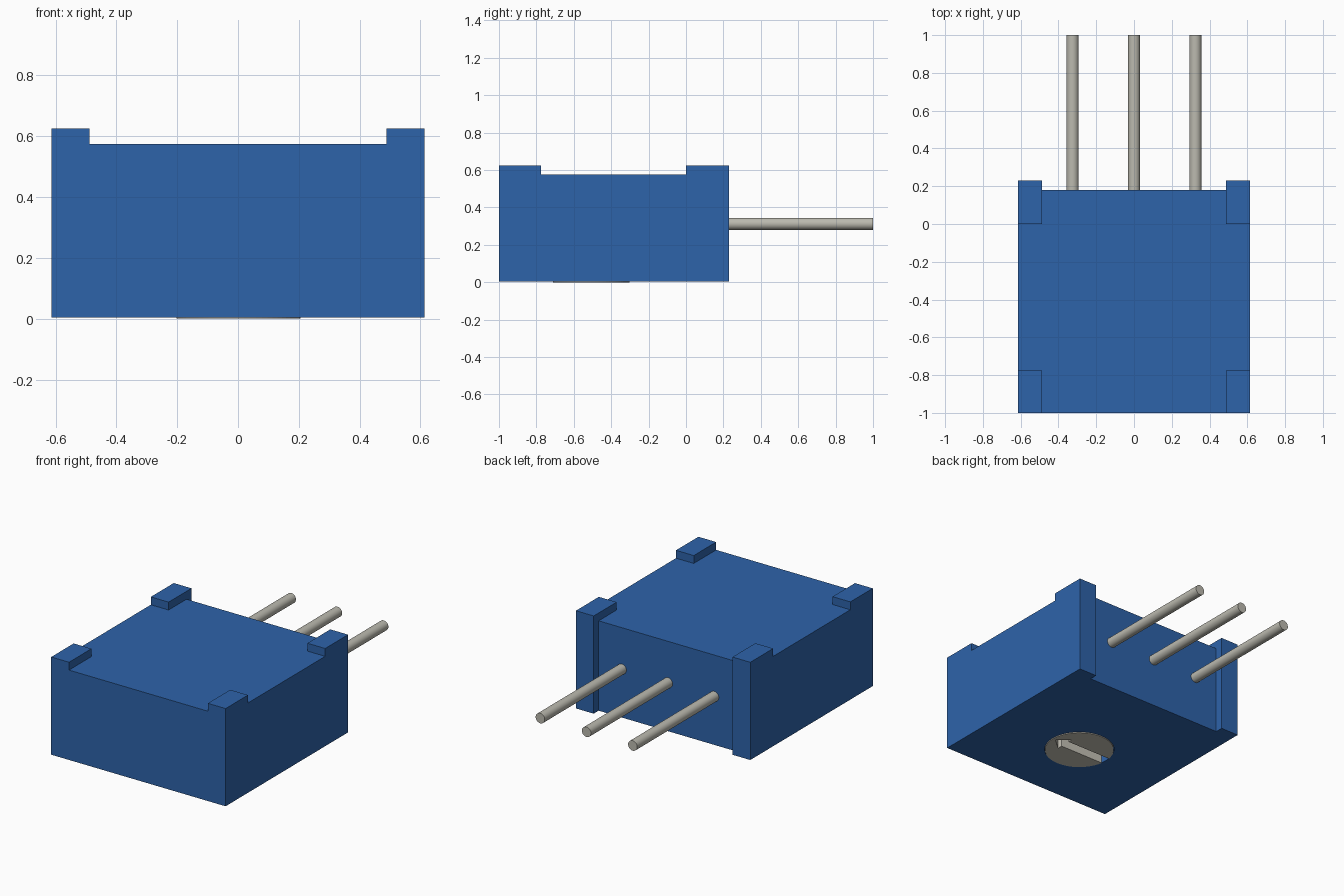
import bpy, bmesh, math
from mathutils import Matrix

if "Cube" in bpy.data.objects:
    bpy.data.objects.remove(bpy.data.objects["Cube"])


def material(name, rgb):
    m = bpy.data.materials.new(name)
    m.diffuse_color = (*rgb, 1)
    m.use_nodes = True
    m.node_tree.nodes["Principled BSDF"].inputs["Base Color"].default_value = m.diffuse_color
    return m


BLUE = material("blue plastic", (0.027, 0.125, 0.40))
METAL = material("pin metal", (0.50, 0.49, 0.43))
SCREW = material("screw grey", (0.56, 0.54, 0.47))


def finish(name, bm, mat):
    bmesh.ops.recalc_face_normals(bm, faces=bm.faces)
    me = bpy.data.meshes.new(name)
    bm.to_mesh(me)
    bm.free()
    ob = bpy.data.objects.new(name, me)
    bpy.context.collection.objects.link(ob)
    if mat:
        me.materials.append(mat)
    return ob


def prism(name, pts, z0, z1, mat=None):
    """Extrude a flat outline from z0 up to z1."""
    bm = bmesh.new()
    face = bm.faces.new([bm.verts.new((x, y, z0)) for x, y in pts])
    ext = bmesh.ops.extrude_face_region(bm, geom=[face])
    for v in ext["geom"]:
        if isinstance(v, bmesh.types.BMVert):
            v.co.z = z1
    return finish(name, bm, mat)


def box(name, x0, x1, y0, y1, z0, z1, mat=None):
    return prism(name, [(x0, y0), (x1, y0), (x1, y1), (x0, y1)], z0, z1, mat)


def circle(r, cy, n):
    return [(r * math.cos(2 * math.pi * i / n), cy + r * math.sin(2 * math.pi * i / n))
            for i in range(n)]


def cut(target, cutter):
    cutter.hide_render = True
    cutter.hide_viewport = True
    mod = target.modifiers.new(cutter.name, 'BOOLEAN')
    mod.operation = 'DIFFERENCE'
    mod.solver = 'EXACT'
    mod.object = cutter


# Housing: one block with the top cross, back recess and screw hole cut away
W, FRONT, BACK, TOP = 0.613, -1.0, 0.23, 0.625
DIAL_Y, DIAL_R = -0.507, 0.205
body = box("housing", -W, W, FRONT, BACK, 0.004, TOP, BLUE)
cut(body, box("cutter_top_across", -1, 1, -0.775, 0.0, 0.575, 1))
cut(body, box("cutter_top_along", -0.488, 0.488, -1.5, 0.5, 0.575, 1))
cut(body, box("cutter_back", -0.488, 0.488, 0.18, 0.5, -1, 1.2))
cut(body, prism("cutter_dial_hole", circle(DIAL_R + 0.002, DIAL_Y, 64), -0.5, 0.12))

# Adjusting screw on the underside, with an arrow-shaped slot
screw = prism("adjusting_screw", circle(DIAL_R, DIAL_Y, 64), 0.0, 0.119, SCREW)
h = 0.033
slot = [(-0.3, -h), (0.11, -h), (0.11, -0.065), (0.185, 0),
        (0.11, 0.065), (0.11, h), (-0.3, h)]
cut(screw, prism("cutter_slot", [(x, y + DIAL_Y) for x, y in slot], -0.2, 0.08))

# Three terminal pins
for i, x in enumerate((-0.325, 0.0, 0.325)):
    bm = bmesh.new()
    bmesh.ops.create_cone(bm, cap_ends=True, segments=32, radius1=0.032, radius2=0.032,
                          depth=0.83,
                          matrix=Matrix.Translation((x, 0.585, 0.3125))
                          @ Matrix.Rotation(math.pi / 2, 4, 'X'))
    pin = finish(f"pin_{i + 1}", bm, METAL)
    bpy.ops.object.select_all(action='DESELECT')
    pin.select_set(True)
    bpy.context.view_layer.objects.active = pin
    bpy.ops.object.shade_smooth_by_angle(angle=math.radians(40))
